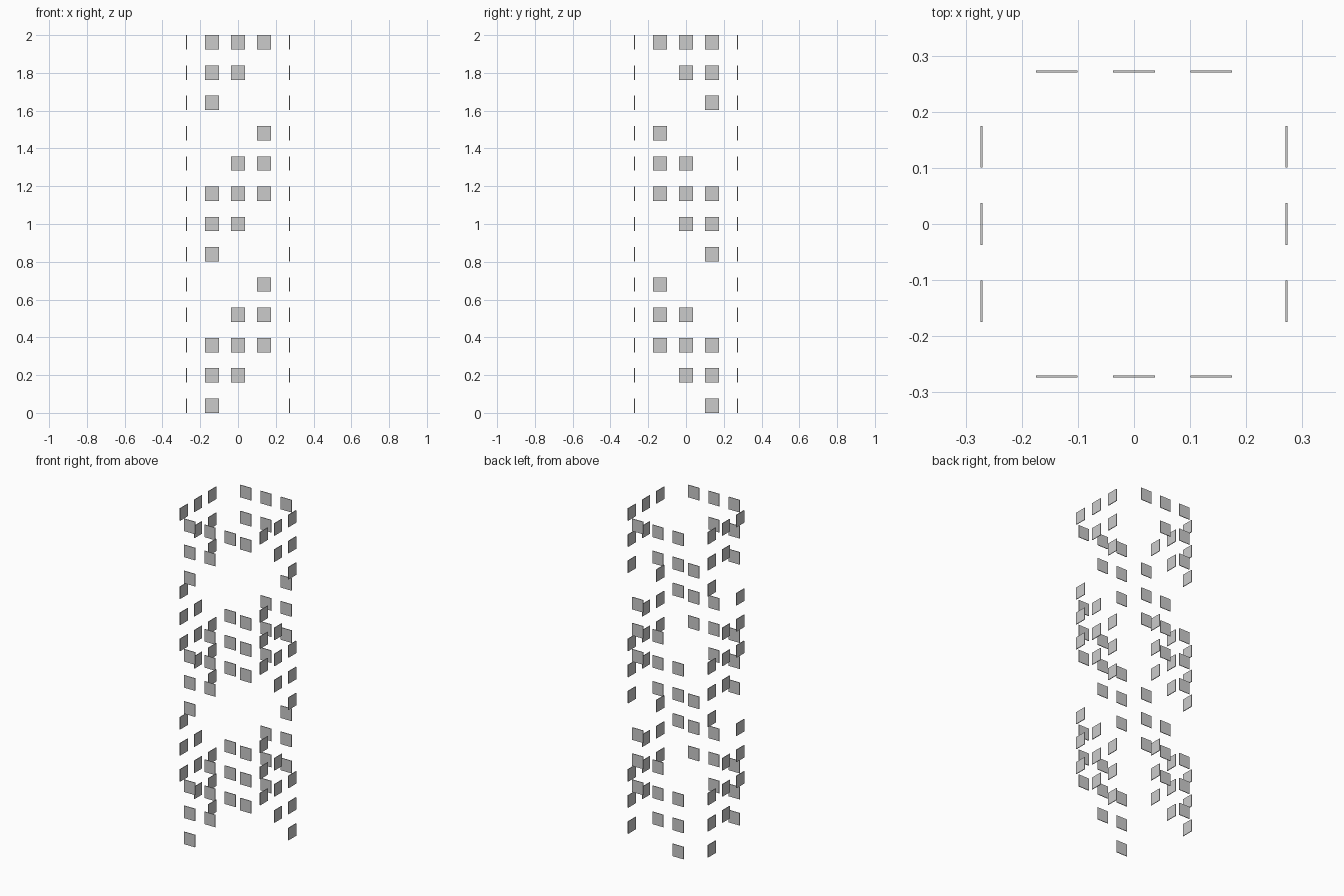
import bpy, bmesh
from mathutils import Matrix, Vector

if "Cube" in bpy.data.objects:
    bpy.data.objects.remove(bpy.data.objects["Cube"])

W, H, T = 0.074, 0.076, 0.004      # panel width, height, thickness
COL, OUT = 0.138, 0.272            # column spacing, distance of each side from the axis
ROWS, STEP = 13, (2 - 0.076) / 12

# Repeating five-row pattern of filled columns
PATTERN = [(-1,), (-1, 0), (-1, 0, 1), (0, 1), (1,)]


def panel_wall(name, along, out):
    """One side of the tower: small flat panels stepping across it as they rise."""
    along, out = Vector(along), Vector(out)
    size = Vector([W * abs(a) + T * abs(o) for a, o in zip(along, out)])
    size.z = H
    bm = bmesh.new()
    for row in range(ROWS):
        for col in PATTERN[row % 5]:
            pos = along * col * COL + out * OUT
            pos.z = H / 2 + row * STEP
            bmesh.ops.create_cube(
                bm, size=1,
                matrix=Matrix.Translation(pos) @ Matrix.Diagonal((*size, 1)))
    mesh = bpy.data.meshes.new(name)
    bm.to_mesh(mesh)
    bm.free()
    bpy.context.collection.objects.link(bpy.data.objects.new(name, mesh))


# Front and back step along +x, left and right step along -y
panel_wall("front_panels", (1, 0, 0), (0, -1, 0))
panel_wall("back_panels", (1, 0, 0), (0, 1, 0))
panel_wall("right_panels", (0, -1, 0), (1, 0, 0))
panel_wall("left_panels", (0, -1, 0), (-1, 0, 0))
